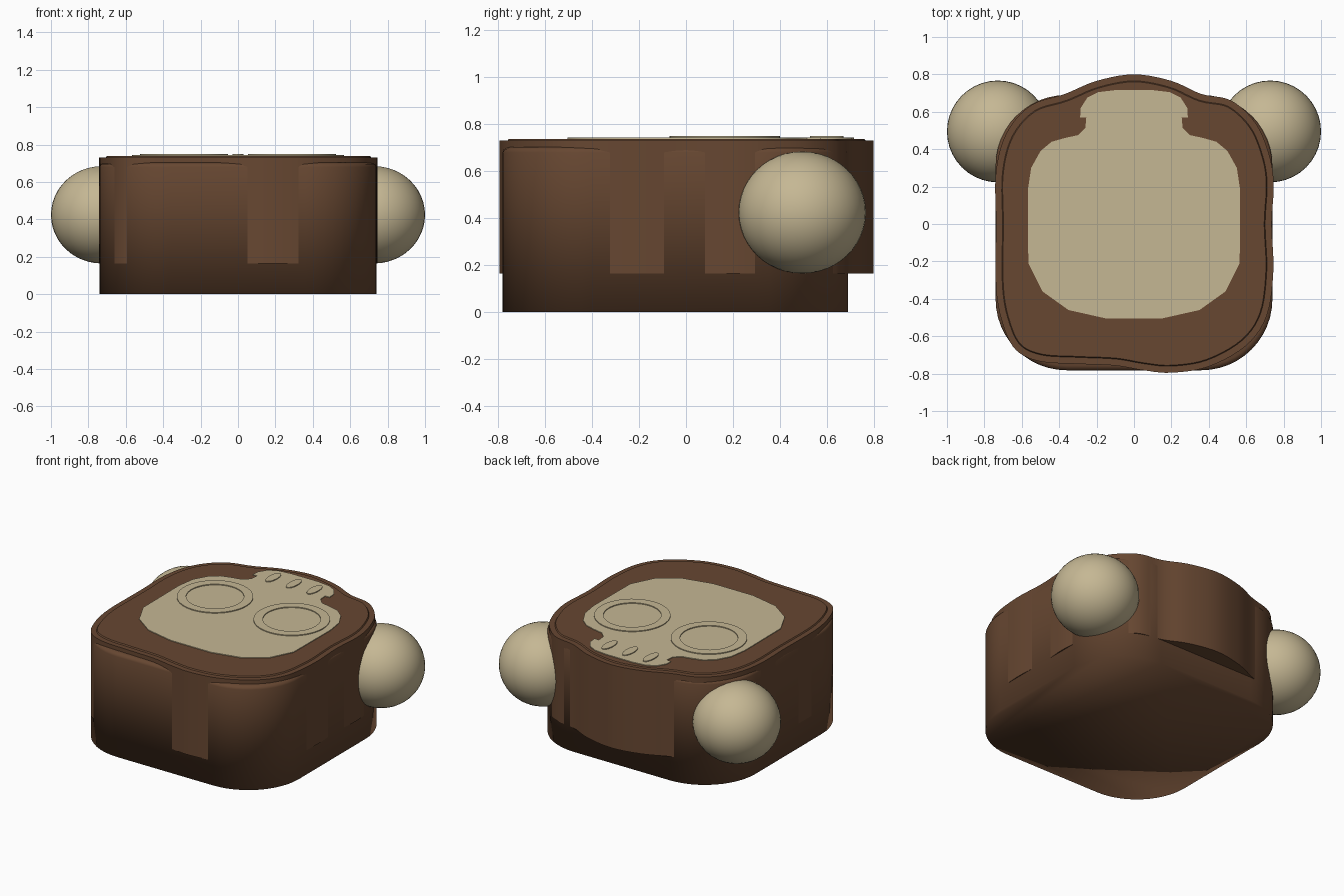
import bpy, bmesh, math
from mathutils import Vector

if "Cube" in bpy.data.objects:
    bpy.data.objects.remove(bpy.data.objects["Cube"])


def material(name, rgb):
    m = bpy.data.materials.new(name)
    m.diffuse_color = (*rgb, 1)
    m.use_nodes = True
    m.node_tree.nodes["Principled BSDF"].inputs["Base Color"].default_value = m.diffuse_color
    return m


BROWN = material("brown", (0.135, 0.063, 0.031))
BONE = material("bone", (0.56, 0.475, 0.295))


def add_object(name, bm, mat, sharp=35):
    """Turn a bmesh into a smooth object; sharp=None leaves every edge soft."""
    bmesh.ops.recalc_face_normals(bm, faces=bm.faces)
    me = bpy.data.meshes.new(name)
    bm.to_mesh(me)
    bm.free()
    me.materials.append(mat)
    me.shade_smooth()
    if sharp is not None:
        me.set_sharp_from_angle(angle=math.radians(sharp))
    ob = bpy.data.objects.new(name, me)
    bpy.context.collection.objects.link(ob)
    return ob


def stack(name, rings, mat, sharp=35):
    """Skin a list of matching 3D rings and cap both ends."""
    bm = bmesh.new()
    loops = [[bm.verts.new(p) for p in ring] for ring in rings]
    n = len(loops[0])
    for a, b in zip(loops, loops[1:]):
        for i in range(n):
            j = (i + 1) % n
            bm.faces.new((a[i], a[j], b[j], b[i]))
    bm.faces.new(loops[0][::-1])
    bm.faces.new(loops[-1])
    return add_object(name, bm, mat, sharp)


def level(outline, z, inset=0.0):
    """Place a 2D outline at height z, moved inward by inset."""
    n, out = len(outline), []
    for i, p in enumerate(outline):
        t = Vector(outline[(i + 1) % n]) - Vector(outline[i - 1])
        t.normalize()
        out.append((p[0] - t.y * inset, p[1] + t.x * inset, z))
    return out


def rounded_rect(x, y0, y1, r, seg=12):
    pts = []
    corners = ((x - r, y1 - r), (r - x, y1 - r), (r - x, y0 + r), (x - r, y0 + r))
    for k, (cx, cy) in enumerate(corners):
        for i in range(seg + 1):
            a = math.pi / 2 * (k + i / seg)
            pts.append((cx + r * math.cos(a), cy + r * math.sin(a)))
    return pts


def closed_curve(ctrl, steps=5):
    """Closed Catmull-Rom curve through the control points."""
    c, n, out = [Vector(p) for p in ctrl], len(ctrl), []
    for i in range(n):
        a, b, d, e = c[i - 1], c[i], c[(i + 1) % n], c[(i + 2) % n]
        for k in range(steps):
            t = k / steps
            p = 0.5 * (2 * b + (d - a) * t + (2 * a - 5 * b + 4 * d - e) * t * t
                       + (3 * b - a - 3 * d + e) * t ** 3)
            out.append((p.x, p.y))
    return out


# Rounded square body, softly shaded into its base
body = rounded_rect(0.74, -0.782, 0.69, 0.38)
stack("body", [level(body, 0), level(body, 0.68), level(body, 0.695, 0.006),
               level(body, 0.703, 0.025)], BROWN, None)

# Wavy sleeve around the body with a stepped rim, counter-clockwise from the back
wave = closed_curve([
    (0, 0.80), (-0.2, 0.765), (-0.37, 0.695), (-0.55, 0.635), (-0.68, 0.49),
    (-0.738, 0.28), (-0.738, 0), (-0.738, -0.34), (-0.70, -0.54), (-0.63, -0.675),
    (-0.5, -0.735), (-0.3, -0.748), (-0.1, -0.757), (0.05, -0.782), (0.2, -0.795),
    (0.4, -0.762), (0.6, -0.65), (0.71, -0.49), (0.745, -0.25), (0.736, 0),
    (0.747, 0.22), (0.72, 0.38), (0.65, 0.54), (0.52, 0.66), (0.36, 0.695),
    (0.2, 0.765)])
stack("sleeve", [level(wave, 0.165), level(wave, 0.73), level(wave, 0.73, 0.035),
                 level(wave, 0.738, 0.04)], BROWN)

# Flat face emblem with a narrow jaw, mirrored from its right half
half = [(0.15, -0.505), (0.35, -0.46), (0.49, -0.36), (0.565, -0.21), (0.568, 0.18),
        (0.55, 0.30), (0.50, 0.39), (0.44, 0.44), (0.37, 0.46), (0.30, 0.475),
        (0.26, 0.515), (0.255, 0.57), (0.288, 0.57), (0.285, 0.62), (0.25, 0.675),
        (0.19, 0.705), (0.10, 0.716)]
emblem = half + [(-x, y) for x, y in reversed(half)]
stack("emblem", [[(x, y, z) for x, y in emblem] for z in (0.736, 0.743)], BONE)


def ellipse(cx, cy, rx, ry, n):
    return [(cx + rx * math.cos(2 * math.pi * i / n),
             cy + ry * math.sin(2 * math.pi * i / n)) for i in range(n)]


# Raised eye rings
for side, sx in (("left", -1), ("right", 1)):
    bm = bmesh.new()
    loops = [[bm.verts.new((x, y, z)) for x, y in ellipse(sx * 0.288, 0.165, r, r, 48)]
             for r, z in ((0.235, 0.741), (0.235, 0.749), (0.178, 0.749), (0.178, 0.741))]
    for a, b in zip(loops, loops[1:] + loops[:1]):
        for i in range(48):
            j = (i + 1) % 48
            bm.faces.new((a[i], a[j], b[j], b[i]))
    add_object("eye_ring_" + side, bm, BONE)

# Raised teeth on the jaw
for i, x in enumerate((-0.155, 0, 0.155)):
    tooth = ellipse(x, 0.6, 0.03, 0.072, 24)
    stack("tooth_%d" % (i + 1), [level(tooth, 0.741), level(tooth, 0.749)], BONE)

# Round knobs at the back corners
for side, sx in (("left", -1), ("right", 1)):
    bm = bmesh.new()
    bmesh.ops.create_uvsphere(bm, u_segments=40, v_segments=24, radius=1)
    for v in bm.verts:
        v.co = (sx * 0.728 + v.co.x * 0.272, 0.495 + v.co.y * 0.272, 0.424 + v.co.z * 0.26)
    add_object("knob_" + side, bm, BONE)
